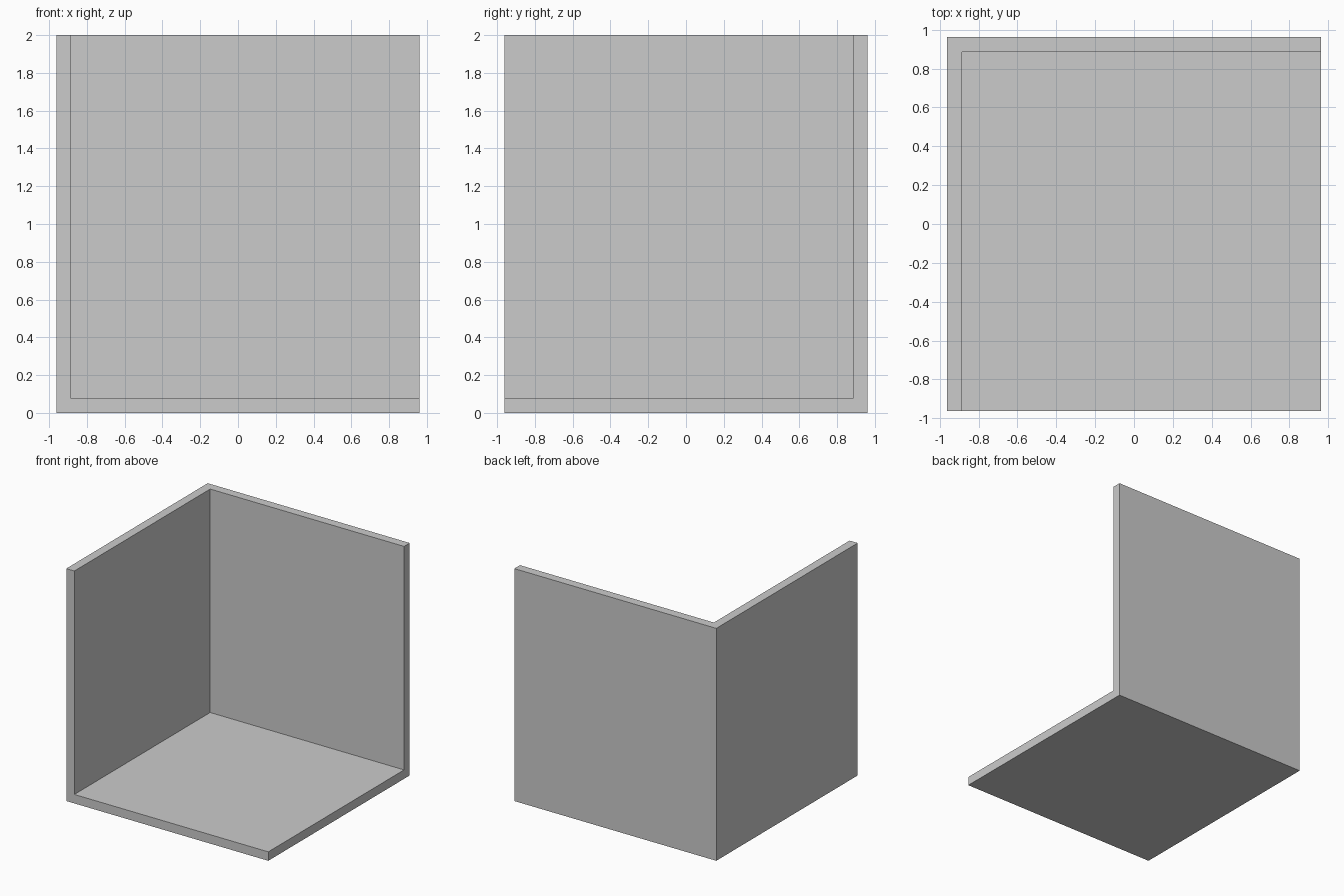
import bpy

if "Cube" in bpy.data.objects:
    bpy.data.objects.remove(bpy.data.objects["Cube"])

S = 1.923          # panel side
T = 0.077          # panel thickness
H = S / 2


def box(name, lo, hi):
    """Axis-aligned box between two corners."""
    centre = [(a + b) / 2 for a, b in zip(lo, hi)]
    bpy.ops.mesh.primitive_cube_add(size=1, location=centre)
    ob = bpy.context.object
    ob.name = name
    ob.scale = [b - a for a, b in zip(lo, hi)]
    bpy.ops.object.transform_apply(location=False, rotation=False, scale=True)
    return ob


# Square floor slab
box("floor", (-H, -H, 0), (H, H, T))
# Left wall runs the full depth, standing on the floor
box("left_wall", (-H, -H, T), (-H + T, H, T + S))
# Back wall butts against the left wall
box("back_wall", (-H + T, H - T, T), (H, H, T + S))
